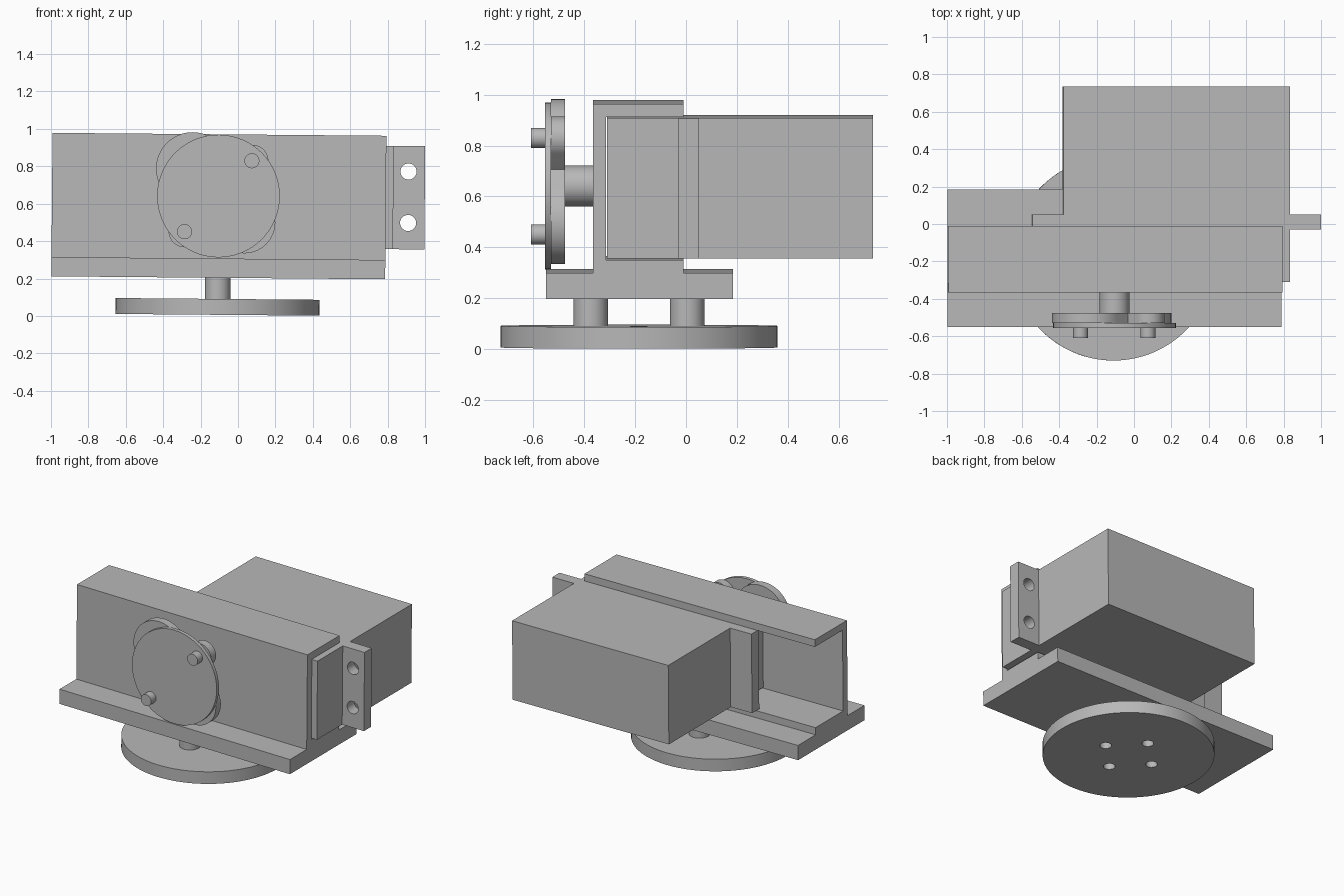
import bpy, bmesh, math
from mathutils import Matrix, Vector

if "Cube" in bpy.data.objects:
    bpy.data.objects.remove(bpy.data.objects["Cube"], do_unlink=True)

grey = bpy.data.materials.new("plain grey")
grey.use_nodes = True
grey.diffuse_color = (0.48, 0.48, 0.48, 1)
grey.node_tree.nodes["Principled BSDF"].inputs["Base Color"].default_value = grey.diffuse_color

TILT = Matrix.Rotation(math.radians(0.5), 4, 'Y')   # the assembly leans slightly to +x
AXIS_X, AXIS_Y, AXIS_Z = -0.11, -0.185, 0.64        # shared turntable and shaft centre
parts = []


def finish(bm, name):
    bmesh.ops.recalc_face_normals(bm, faces=bm.faces)
    mesh = bpy.data.meshes.new(name)
    bm.to_mesh(mesh)
    bm.free()
    mesh.materials.append(grey)
    obj = bpy.data.objects.new(name, mesh)
    bpy.context.collection.objects.link(obj)
    parts.append(obj)
    return obj


def extrude(name, points, offset):
    """Close a planar outline and push it along offset."""
    bm = bmesh.new()
    face = bm.faces.new([bm.verts.new(p) for p in points])
    grown = bmesh.ops.extrude_face_region(bm, geom=[face])
    verts = [v for v in grown["geom"] if isinstance(v, bmesh.types.BMVert)]
    bmesh.ops.translate(bm, verts=verts, vec=offset)
    return finish(bm, name)


def box(name, x, y, z):
    outline = [(x[0], y[0], z[0]), (x[1], y[0], z[0]), (x[1], y[1], z[0]), (x[0], y[1], z[0])]
    return extrude(name, outline, (0, 0, z[1] - z[0]))


def circle(x, z, r, n=64):
    return [(x + r * math.cos(math.tau * i / n), z + r * math.sin(math.tau * i / n)) for i in range(n)]


def rod_y(name, x, z, r, y0, y1):
    return extrude(name, [(a, y0, b) for a, b in circle(x, z, r)], (0, y1 - y0, 0))


def rod_z(name, x, y, r, z0, z1, n=64):
    return extrude(name, [(a, b, z0) for a, b in circle(x, y, r, n)], (0, 0, z1 - z0))


def arm(name, lobes, y0, y1):
    """Rounded arm wrapping two circular lobes."""
    bm = bmesh.new()
    for x, z, r in lobes:
        for a, b in circle(x, z, r):
            for y in (y0, y1):
                bm.verts.new((a, y, b))
    hull = bmesh.ops.convex_hull(bm, input=bm.verts)
    loose = {g for g in hull["geom_interior"] + hull["geom_unused"] if isinstance(g, bmesh.types.BMVert)}
    bmesh.ops.delete(bm, geom=list(loose), context='VERTS')
    bmesh.ops.dissolve_limit(bm, angle_limit=0.01, verts=bm.verts, edges=bm.edges)
    return finish(bm, name)


def cut(obj, cutters):
    for c in cutters:
        mod = obj.modifiers.new("hole", 'BOOLEAN')
        mod.operation, mod.solver, mod.object = 'DIFFERENCE', 'EXACT', c
    graph = bpy.context.evaluated_depsgraph_get()
    mesh = bpy.data.meshes.new_from_object(obj.evaluated_get(graph))
    obj.modifiers.clear()
    obj.data = mesh
    for c in cutters:
        parts.remove(c)
        bpy.data.objects.remove(c, do_unlink=True)


# Turntable disc with four holes, on two bored posts
disc = rod_z("turntable_disc", AXIS_X, AXIS_Y, 0.545, 0.005, 0.09, 128)
cut(disc, [rod_z("cutter", AXIS_X + dx, AXIS_Y + dy, 0.037, -0.1, 0.3)
           for dx, dy in ((0.19, 0), (-0.19, 0), (0, 0.19), (0, -0.19))])
for name, side in (("back_post", 1), ("front_post", -1)):
    y = AXIS_Y + side * 0.19
    post = rod_z(name, AXIS_X, y, 0.068, 0.09, 0.21)
    cut(post, [rod_z("cutter", AXIS_X, y, 0.037, 0.0, 0.19)])

# Base plate and the C-shaped channel standing on it
ENDS = (-1.0, 0.785)
box("base_plate", ENDS, (-0.55, 0.185), (0.203, 0.306))
T, FRONT, BACK, LOW, HIGH = 0.05, -0.365, -0.01, 0.306, 0.97
section = [(FRONT, LOW), (BACK, LOW), (BACK, LOW + T), (FRONT + T, LOW + T),
           (FRONT + T, HIGH - T), (BACK, HIGH - T), (BACK, HIGH), (FRONT, HIGH)]
extrude("channel", [(ENDS[0], y, z) for y, z in section], (ENDS[1] - ENDS[0], 0, 0))

# Motor block with a mounting ear on each side
MZ = (0.364, 0.916)
box("motor_block", (-0.385, 0.825), (-0.31, 0.735), MZ)
box("right_ear", (-0.55, -0.385), (-0.03, 0.05), MZ)
ear = box("left_ear", (0.825, 0.993), (-0.03, 0.05), MZ)
cut(ear, [rod_y("cutter", 0.905, z, 0.043, -0.2, 0.2) for z in (0.505, 0.78)])

# Output shaft, crossed horn arms, front disc and drive pins
rod_y("shaft", AXIS_X, AXIS_Z, 0.08, -0.48, FRONT)
arm("wide_horn_arm", [(-0.25, 0.785, 0.195), (0.03, 0.5, 0.165)], -0.53, -0.475)
arm("narrow_horn_arm", [(0.07, 0.83, 0.085), (-0.29, 0.45, 0.085)], -0.53, -0.475)
rod_y("front_disc", AXIS_X, AXIS_Z, 0.328, -0.555, -0.53)
for name, x, z in (("upper_pin", 0.067, 0.83), ("lower_pin", -0.29, 0.448)):
    rod_y(name, x, z, 0.04, -0.61, -0.55)

# Lean the assembly and smooth the round sides
bpy.ops.object.select_all(action='DESELECT')
for obj in parts:
    obj.data.transform(TILT)
    obj.select_set(True)
bpy.context.view_layer.objects.active = parts[0]
bpy.ops.object.shade_smooth_by_angle(angle=math.radians(30))
